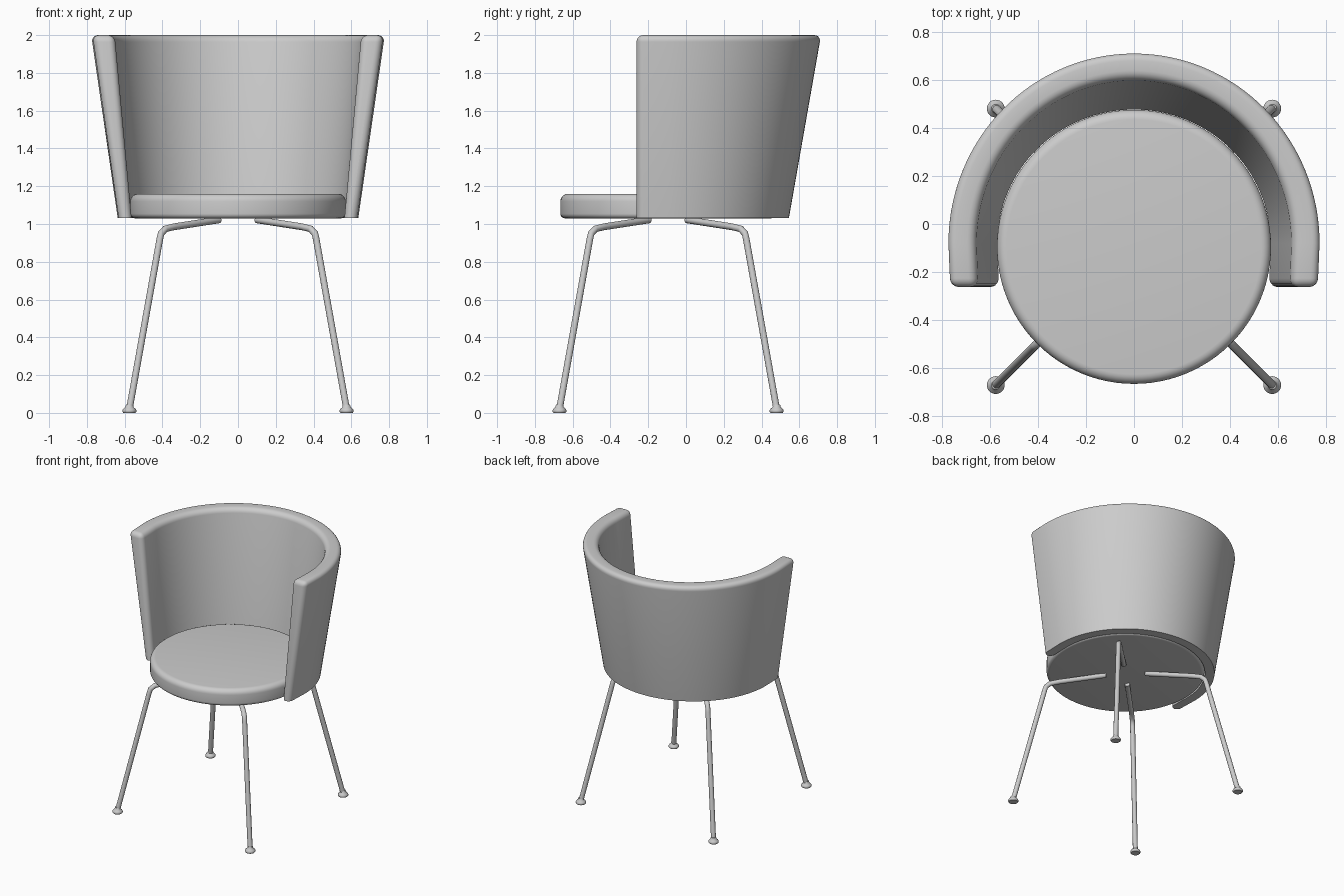
import bpy, bmesh, math

cube = bpy.data.objects.get("Cube")
if cube:
    bpy.data.objects.remove(cube, do_unlink=True)

grey = bpy.data.materials.new("light_grey")
grey.use_nodes = True
grey.diffuse_color = (0.6, 0.6, 0.6, 1)
grey.node_tree.nodes["Principled BSDF"].inputs["Base Color"].default_value = (0.6, 0.6, 0.6, 1)

CY = -0.095          # centre of seat and legs
FRONT = -0.262       # front plane of the backrest


def finish(name, bm, angle=40):
    bmesh.ops.recalc_face_normals(bm, faces=bm.faces[:])
    mesh = bpy.data.meshes.new(name)
    bm.to_mesh(mesh)
    bm.free()
    obj = bpy.data.objects.new(name, mesh)
    bpy.context.collection.objects.link(obj)
    mesh.materials.append(grey)
    bpy.ops.object.select_all(action="DESELECT")
    obj.select_set(True)
    bpy.context.view_layer.objects.active = obj
    bpy.ops.object.shade_smooth_by_angle(angle=math.radians(angle))
    return obj


def lathe(name, profile, centre, steps):
    """Spin a radius/height profile around a vertical axis."""
    bm = bmesh.new()
    verts = [bm.verts.new((r, 0, z)) for r, z in profile]
    edges = [bm.edges.new(pair) for pair in zip(verts, verts[1:])]
    bmesh.ops.spin(bm, geom=verts + edges, cent=(0, 0, 0), axis=(0, 0, 1),
                   angle=math.tau, steps=steps)
    bmesh.ops.remove_doubles(bm, verts=bm.verts[:], dist=0.0002)
    bmesh.ops.translate(bm, verts=bm.verts[:], vec=centre)
    return finish(name, bm)


# Round seat cushion with softened rims
def corner(r, z, size, start):
    return [(r + size * math.cos(math.radians(start + 15 * i)),
             z + size * math.sin(math.radians(start + 15 * i))) for i in range(7)]


seat_profile = ([(0, 1.03)] + corner(0.545, 1.055, 0.025, -90)
                + corner(0.53, 1.12, 0.04, 0) + [(0, 1.16)])
lathe("seat", seat_profile, (0, CY, 0), 96)

# Flared wraparound backrest: a four-sided section lofted around the seat
MID = -0.08
SECTION = [(0.637, 0.625, 1.032), (0.568, 0.556, 1.032),
           (0.658, 0.682, 2.0), (0.777, 0.795, 2.0)]
bm = bmesh.new()
ARC = 64
rings = []
for i in range(-1, ARC + 2):
    a = math.pi * min(max(i, 0), ARC) / ARC
    straight = i < 0 or i > ARC
    ring = []
    for rx, ry, z in SECTION:
        x = rx * math.cos(a) * (0.99 if straight else 1)
        y = FRONT if straight else MID + ry * math.sin(a)
        ring.append(bm.verts.new((x, y, z)))
    rings.append(ring)
for a, b in zip(rings, rings[1:]):
    for k in range(4):
        n = (k + 1) % 4
        bm.faces.new((a[k], a[n], b[n], b[k]))
bm.faces.new(rings[0])
bm.faces.new(rings[-1])
bmesh.ops.recalc_face_normals(bm, faces=bm.faces[:])
soft = [e for e in bm.edges if e.calc_face_angle() > 0.8
        and max(v.co.z for v in e.verts) > 1.5]
bmesh.ops.bevel(bm, geom=soft, offset=0.036, segments=5, profile=0.5,
                affect="EDGES", clamp_overlap=False)
backrest = finish("backrest", bm)
rim = backrest.modifiers.new("lower_edge", "BEVEL")
rim.width = 0.01
rim.segments = 2
rim.limit_method = "ANGLE"
rim.angle_limit = math.radians(50)

# Four bent tube legs with small round feet
TUBE = 0.018
PATH = [(0.1, 1.022), (0.34, 0.985), (0.385, 0.974), (0.407, 0.95), (0.414, 0.92), (0.575, 0.02)]
for side, sx in (("left", 1), ("right", -1)):
    for end, sy in (("front", -1), ("back", 1)):
        curve = bpy.data.curves.new(f"{end}_{side}_leg", "CURVE")
        curve.dimensions = "3D"
        curve.bevel_depth = TUBE
        curve.bevel_resolution = 4
        curve.use_fill_caps = True
        spline = curve.splines.new("POLY")
        spline.points.add(len(PATH) - 1)
        for point, (d, z) in zip(spline.points, PATH):
            point.co = (sx * d, CY + sy * d, z, 1)
        spline.use_smooth = True
        curve.materials.append(grey)
        leg = bpy.data.objects.new(curve.name, curve)
        bpy.context.collection.objects.link(leg)
        foot = [(0, 0), (0.032, 0), (0.037, 0.006), (0.037, 0.014),
                (0.032, 0.022), (0.022, 0.03), (0.018, 0.045), (0, 0.045)]
        lathe(f"{end}_{side}_foot", foot, (sx * 0.575, CY + sy * 0.575, 0), 24)
